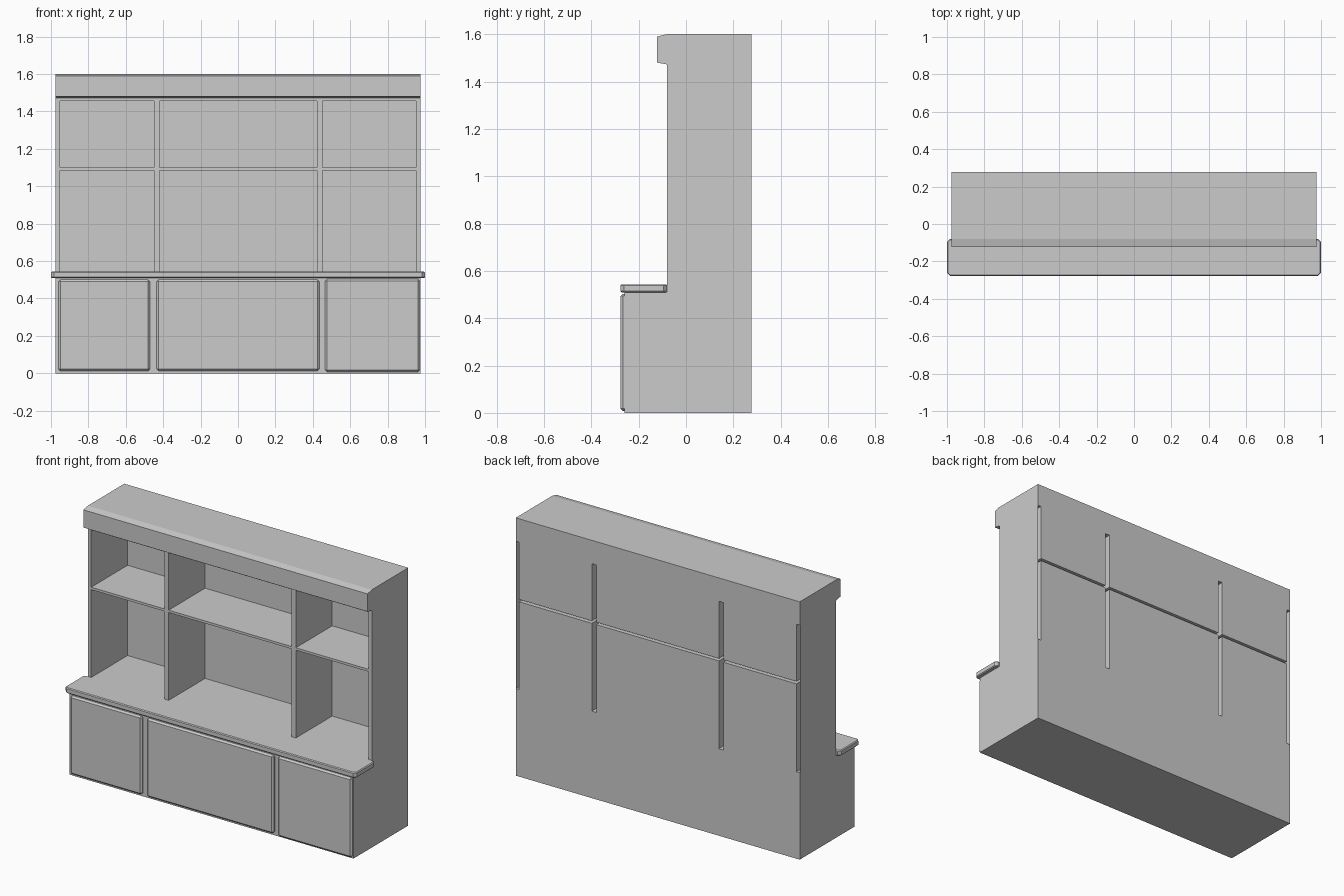
import bpy, bmesh

if "Cube" in bpy.data.objects:
    bpy.data.objects.remove(bpy.data.objects["Cube"])

W, FRONT, BACK = 0.975, -0.08, 0.277   # half width, shelf front, rear plane

grey = bpy.data.materials.new("light_grey")
grey.diffuse_color = (0.6, 0.6, 0.6, 1)
grey.use_nodes = True
grey.node_tree.nodes["Principled BSDF"].inputs["Base Color"].default_value = grey.diffuse_color


def finish(bm, name):
    me = bpy.data.meshes.new(name)
    bm.to_mesh(me)
    bm.free()
    me.materials.append(grey)
    ob = bpy.data.objects.new(name, me)
    bpy.context.collection.objects.link(ob)
    return ob


def prism(name, profile):
    """Side profile (y, z) swept across the full width."""
    bm = bmesh.new()
    face = bm.faces.new([bm.verts.new((-W, y, z)) for y, z in profile])
    ext = bmesh.ops.extrude_face_region(bm, geom=[face], use_keep_orig=True)
    moved = [v for v in ext["geom"] if isinstance(v, bmesh.types.BMVert)]
    bmesh.ops.translate(bm, verts=moved, vec=(2 * W, 0, 0))
    bmesh.ops.recalc_face_normals(bm, faces=bm.faces[:])
    return finish(bm, name)


def chamfered_box(name, lo, hi, chamfer, corner=0):
    """Box with optional large vertical corner cuts and a chamfer all round."""
    bm = bmesh.new()
    bmesh.ops.create_cube(bm, size=1)
    for v in bm.verts:
        v.co = [lo[i] if v.co[i] < 0 else hi[i] for i in range(3)]
    if corner:
        upright = [e for e in bm.edges
                   if abs(e.verts[0].co.z - e.verts[1].co.z) > 1e-4]
        bmesh.ops.bevel(bm, geom=upright, offset=corner, segments=1,
                        affect='EDGES')
        edges = [e for e in bm.edges
                 if abs(e.verts[0].co.z - e.verts[1].co.z) < 1e-4]
    else:
        edges = bm.edges[:]
    bmesh.ops.bevel(bm, geom=edges, offset=chamfer, segments=1, affect='EDGES')
    return finish(bm, name)


# Lower cabinet and the crown with its overhanging cornice
prism("lower_cabinet", [(-0.26, 0), (BACK, 0), (BACK, 0.54), (FRONT, 0.54),
                        (FRONT, 0.51), (-0.26, 0.51)])
prism("crown_cornice", [(FRONT, 1.455), (BACK, 1.455), (BACK, 1.6),
                        (FRONT, 1.6), (-0.122, 1.59), (-0.122, 1.48),
                        (FRONT, 1.472)])

# Countertop and three doors
chamfered_box("countertop", (-1, -0.277, 0.509), (1, FRONT, 0.543), 0.005, 0.016)
for name, x0, x1, z0, z1 in (("left_door", -0.96, -0.47, 0.013, 0.5),
                             ("middle_door", -0.435, 0.435, 0.013, 0.5),
                             ("right_door", 0.465, 0.972, 0.008, 0.503)):
    chamfered_box(name, (x0, -0.277, z0), (x1, -0.24, z1), 0.01)

# Open shelving: thin shell whose dividers are hollow and open at the rear
bm = bmesh.new()
xs = [-W, -0.952, -0.45, -0.42, 0.422, 0.453, 0.952, W]
zs = [0.54, 1.085, 1.1, 1.455]


def quad(*pts):
    bm.faces.new([bm.verts.new(p) for p in pts])


for i in range(len(xs) - 1):
    for j in range(len(zs) - 1):
        ring = [(xs[i], zs[j]), (xs[i + 1], zs[j]),
                (xs[i + 1], zs[j + 1]), (xs[i], zs[j + 1])]
        f = [(x, FRONT, z) for x, z in ring]
        b = [(x, BACK, z) for x, z in ring]
        if i % 2 and j % 2 == 0:            # cubby: four walls and a back
            quad(*b)
            for k in range(4):
                n = (k + 1) % 4
                quad(f[k], f[n], b[n], b[k])
        else:                               # front frame strip
            quad(*f)
# Outer side walls
quad((W, FRONT, 0.54), (W, BACK, 0.54), (W, BACK, 1.455), (W, FRONT, 1.455))
quad((-W, BACK, 0.54), (-W, FRONT, 0.54), (-W, FRONT, 1.455), (-W, BACK, 1.455))
bmesh.ops.remove_doubles(bm, verts=bm.verts[:], dist=1e-5)
finish(bm, "shelf_unit")
